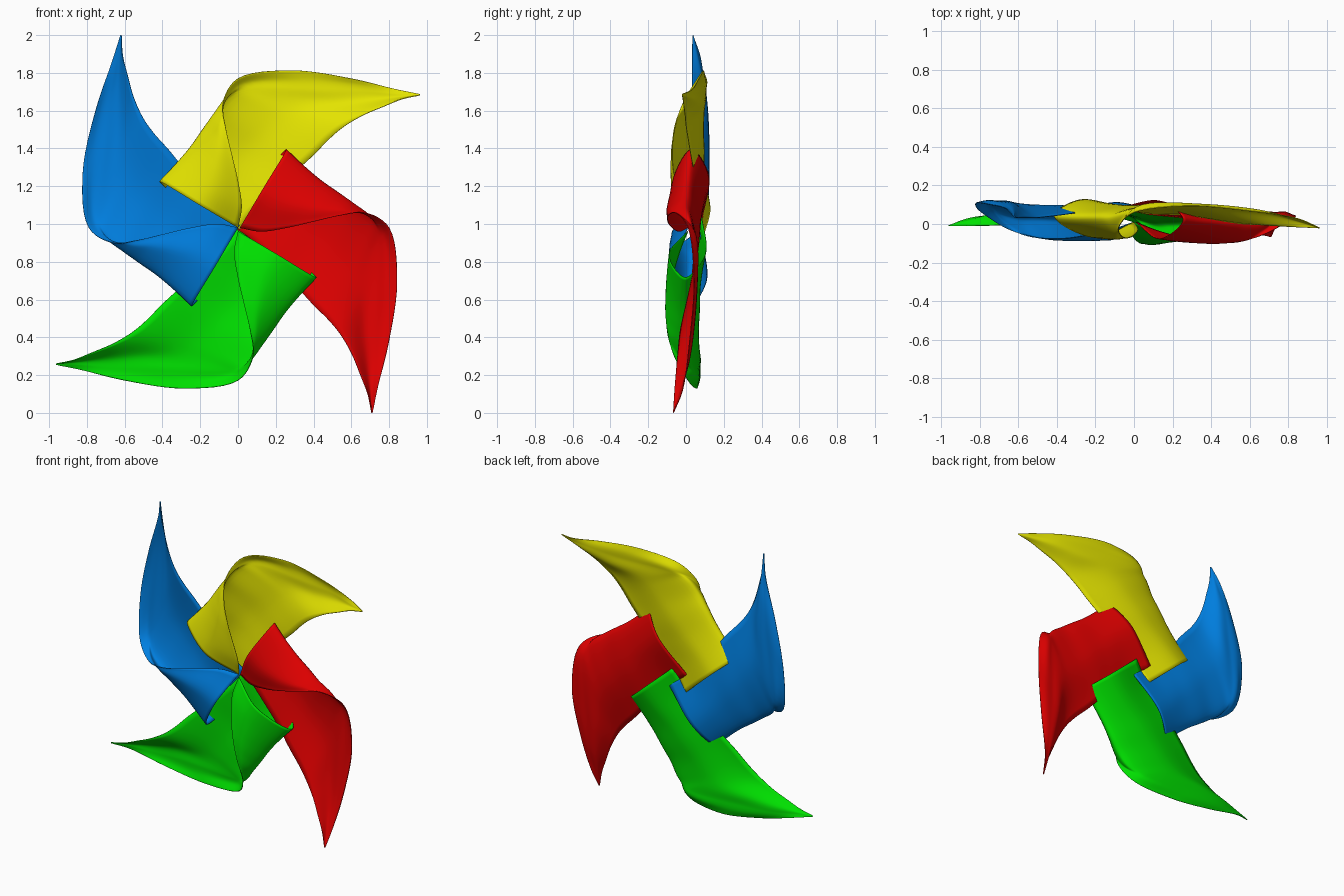
import bpy, bmesh, math
from mathutils import Vector

if "Cube" in bpy.data.objects:
    bpy.data.objects.remove(bpy.data.objects["Cube"])

HUB_Z = 0.98
# Slight lean of the whole wheel: depth gained per unit of x and of height
LEAN_X, LEAN_Z = -0.029, 0.032

# Guide rails of one blade, hub at origin: (x, depth, height), from hub end to tip
OUTER = [(0, .01, 0), (.02, -.03, .11), (0, -.065, .25), (-.03, -.085, .38),
         (-.065, -.08, .53), (-.08, -.04, .66), (0, .035, .79), (.28, .075, .833),
         (.6, .06, .79), (.85, .03, .73), (.963, -.014, .708)]
TURN = [(-.415, .02, .245), (-.33, .015, .335), (-.25, .015, .43), (-.18, .015, .53),
        (-.125, .015, .605), (-.045, .04, .7), (.07, .08, .735), (.41, .085, .73),
        (.67, .065, .725), (.857, .02, .708), (.964, -.014, .705)]
INNER = [(-.04, .08, -.09), (.06, .055, .06), (.17, .05, .17), (.28, .045, .275),
         (.4, .025, .385), (.485, .01, .472), (.56, 0, .535), (.66, -.005, .595),
         (.77, -.01, .642), (.87, -.014, .682), (.963, -.016, .702)]
# Forward bulge of the folded flap and backward bulge of the rear sheet
FLAP = [.095, .08, .065, .05, .03, .005, -.015, -.008, -.005, 0, 0]
REAR = [.072, .065, .055, .055, .06, .055, .042, .035, .025, .012, 0]


def spline(points, steps):
    """Centripetal smooth curve through the given points."""
    pts = [Vector(p) for p in points]
    pts = [2 * pts[0] - pts[1]] + pts + [2 * pts[-1] - pts[-2]]
    knots = [0]
    for p, q in zip(pts, pts[1:]):
        knots.append(knots[-1] + max((q - p).length, 1e-6) ** 0.5)
    out = []
    for i in range(1, len(pts) - 2):
        p, k = pts[i - 1:i + 3], knots[i - 1:i + 3]
        for n in range(steps):
            t = k[1] + (k[2] - k[1]) * n / steps
            a = [p[j].lerp(p[j + 1], (t - k[j]) / (k[j + 1] - k[j])) for j in range(3)]
            b = [a[j].lerp(a[j + 1], (t - k[j]) / (k[j + 2] - k[j])) for j in range(2)]
            out.append(b[0].lerp(b[1], n / steps))
    out.append(pts[-2])
    return out


def blade_grid():
    """Loft across the rails, then along the stations."""
    sections = []
    for i, (e, s, q, f, r) in enumerate(zip(OUTER, TURN, INNER, FLAP, REAR)):
        e, s, q = Vector(e), Vector(s), Vector(q)
        front = (e + s) / 2 - Vector((0, f, 0))
        back = s.lerp(q, 0.35 + 0.025 * i) + Vector((0, r, 0))
        sections.append(spline([e, front, s, back, q], 8))
    return [spline(col, 6) for col in zip(*sections)]


def make_material(name, rgb):
    mat = bpy.data.materials.new(name)
    mat.use_nodes = True
    mat.diffuse_color = (*rgb, 1)
    bsdf = mat.node_tree.nodes["Principled BSDF"]
    bsdf.inputs["Base Color"].default_value = (*rgb, 1)
    bsdf.inputs["Roughness"].default_value = 0.8
    bsdf.inputs["Specular IOR Level"].default_value = 0
    return mat


def make_blade(name, rgb, turns, tip_shift, offset):
    """One folded blade, turned clockwise in quarter turns with a slight bend at the tip."""
    grid = blade_grid()
    angle = -turns * math.pi / 2
    ca, sa = math.cos(angle), math.sin(angle)
    base = Vector((0, 0, HUB_Z)) + Vector(offset)
    bm = bmesh.new()
    rows = []
    for col in grid:
        row = []
        for p in col:
            w = max(0, (p.x + 0.1) / 1.063) ** 2
            p = p + Vector(tip_shift) * w
            x, z = p.x * ca - p.z * sa, p.x * sa + p.z * ca
            row.append(bm.verts.new(base + Vector((x, p.y + LEAN_X * x + LEAN_Z * z, z))))
        rows.append(row)
    for r0, r1 in zip(rows, rows[1:]):
        for j in range(len(r0) - 1):
            bm.faces.new((r0[j], r0[j + 1], r1[j + 1], r1[j]))
    bmesh.ops.recalc_face_normals(bm, faces=bm.faces)
    mesh = bpy.data.meshes.new(name)
    bm.to_mesh(mesh)
    bm.free()
    obj = bpy.data.objects.new(name, mesh)
    bpy.context.collection.objects.link(obj)
    mesh.materials.append(make_material(name.replace("_blade", ""), rgb))
    # Thin sheet thickness
    solid = obj.modifiers.new("sheet_thickness", "SOLIDIFY")
    solid.thickness = 0.004
    solid.offset = 0
    bpy.ops.object.select_all(action="DESELECT")
    obj.select_set(True)
    bpy.context.view_layer.objects.active = obj
    bpy.ops.object.shade_smooth_by_angle(angle=math.radians(50))


# Four blades around the hub
make_blade("yellow_blade", (.77, .77, 0), 0, (0, 0, 0), (0, 0, 0))
make_blade("red_blade", (.74, 0, 0), 1, (.015, 0, -.005), (.01, 0, 0))
make_blade("green_blade", (0, .74, 0), 2, (0, 0, 0), (0, 0, -.018))
make_blade("blue_blade", (0, .21, .74), 3, (.055, 0, -.085), (0, 0, 0))
